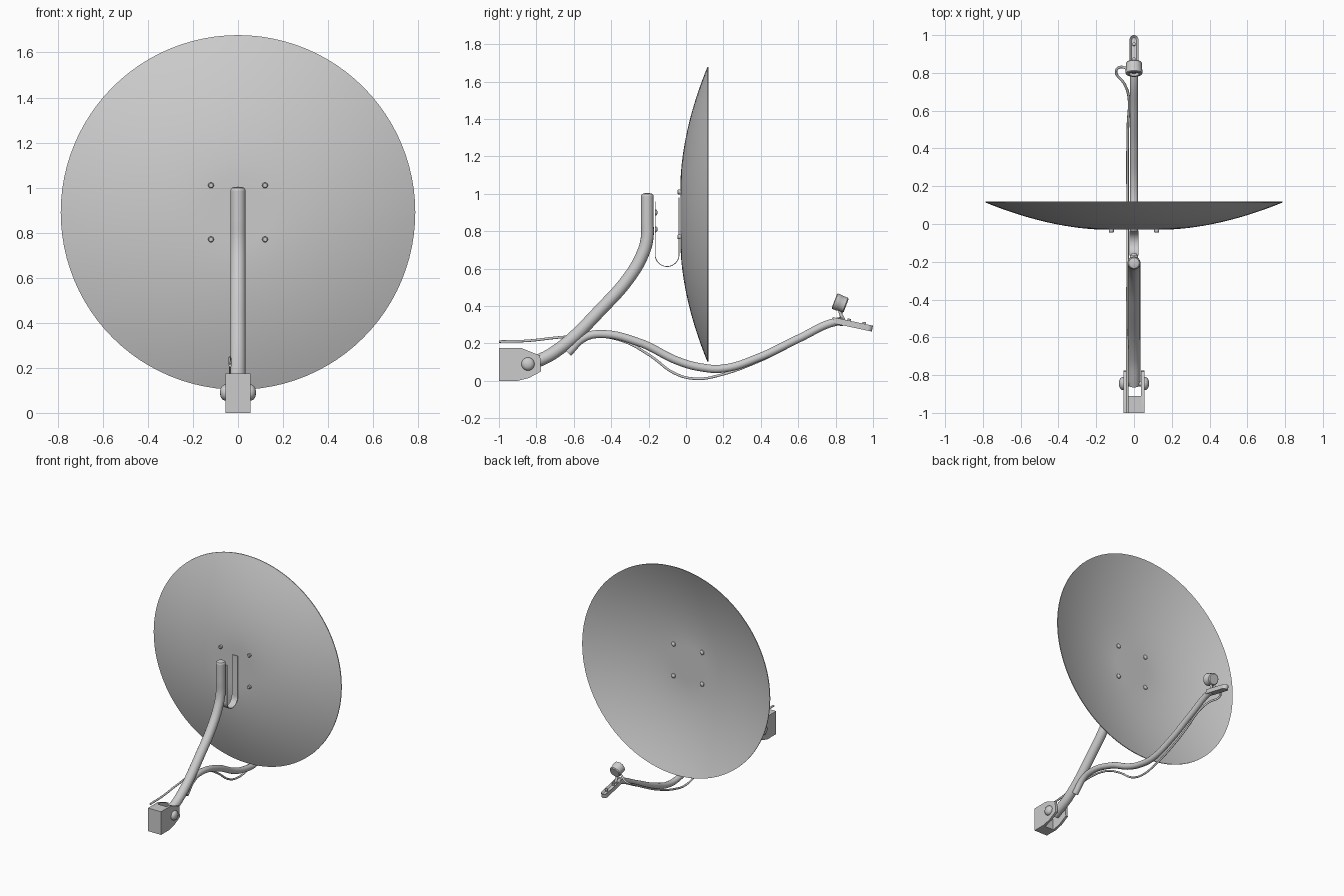
import bpy, bmesh, math
from mathutils import Vector

cube = bpy.data.objects.get("Cube")
if cube:
    bpy.data.objects.remove(cube, do_unlink=True)

grey = bpy.data.materials.new("light grey metal")
grey.use_nodes = True
colour = (0.6, 0.6, 0.6, 1)
grey.diffuse_color = colour
grey.node_tree.nodes["Principled BSDF"].inputs["Base Color"].default_value = colour


def add(name, mesh, angle=35):
    mesh.materials.clear()
    mesh.materials.append(grey)
    ob = bpy.data.objects.new(name, mesh)
    bpy.context.collection.objects.link(ob)
    bpy.ops.object.select_all(action='DESELECT')
    ob.select_set(True)
    bpy.context.view_layer.objects.active = ob
    bpy.ops.object.shade_smooth_by_angle(angle=math.radians(angle))
    return ob


def finish(name, bm):
    bmesh.ops.remove_doubles(bm, verts=bm.verts, dist=1e-5)
    bmesh.ops.recalc_face_normals(bm, faces=bm.faces)
    mesh = bpy.data.meshes.new(name)
    bm.to_mesh(mesh)
    bm.free()
    return add(name, mesh)


def lathe(name, profile, centre, axis, steps=32):
    """Revolve (radius, height) pairs around an axis."""
    bm = bmesh.new()
    vs = [bm.verts.new((r, 0, h)) for r, h in profile]
    es = [bm.edges.new(pair) for pair in zip(vs, vs[1:])]
    bmesh.ops.spin(bm, geom=vs + es, cent=(0, 0, 0), axis=(0, 0, 1),
                   angle=math.tau, steps=steps)
    ob = finish(name, bm)
    ob.rotation_mode = 'QUATERNION'
    ob.rotation_quaternion = Vector(axis).to_track_quat('Z', 'Y')
    ob.location = centre
    return ob


def tube(name, points, radius, sides=5):
    """Smooth round tube through the points."""
    cu = bpy.data.curves.new(name, 'CURVE')
    cu.dimensions = '3D'
    cu.bevel_depth = radius
    cu.bevel_resolution = sides
    cu.use_fill_caps = True
    cu.resolution_u = 10
    sp = cu.splines.new('BEZIER')
    sp.bezier_points.add(len(points) - 1)
    for bp, p in zip(sp.bezier_points, points):
        bp.co = p
        bp.handle_left_type = bp.handle_right_type = 'AUTO'
    tmp = bpy.data.objects.new(name + " path", cu)
    bpy.context.collection.objects.link(tmp)
    bpy.context.view_layer.update()
    deps = bpy.context.evaluated_depsgraph_get()
    mesh = bpy.data.meshes.new_from_object(tmp.evaluated_get(deps))
    bpy.data.objects.remove(tmp, do_unlink=True)
    return add(name, mesh, 60)


def extrude_x(name, outline, x0, x1):
    """Prism from a (y, z) outline."""
    bm = bmesh.new()
    f = bm.faces.new([bm.verts.new((x0, y, z)) for y, z in outline])
    new = bmesh.ops.extrude_face_region(bm, geom=[f])["geom"]
    bmesh.ops.translate(bm, vec=(x1 - x0, 0, 0),
                        verts=[v for v in new if isinstance(v, bmesh.types.BMVert)])
    return finish(name, bm)


# Dish: shallow bowl, flat in the middle, open towards +y
R, flat, wall = 0.787, 0.15, 0.006


def depth(r):
    return 0.144 * (max(0, r - flat) / (R - flat)) ** 1.8


radii = [R * i / 24 for i in range(25)]
bowl = [(r, depth(r)) for r in radii]
bowl += [(r, depth(r) + wall) for r in reversed(radii)]
lathe("dish", bowl, (0, -0.03, 0.89), (0, 1, 0), 96)

# Bolts through the dish
nut = [(0, 0), (0.013, 0), (0.013, 0.016), (0.009, 0.02), (0, 0.02)]
head = [(0, 0), (0.017, 0), (0.016, 0.006), (0.01, 0.012), (0, 0.014)]
for x in (-0.12, 0.12):
    for z in (0.77, 1.01):
        lathe("dish_nut", nut, (x, -0.026, z), (0, -1, 0), 12)
        lathe("dish_bolt_head", head, (x, -0.024, z), (0, 1, 0), 16)

# Mast with domed cap
mast = [(-0.207, 0.99), (-0.207, 0.86), (-0.21, 0.75), (-0.24, 0.66),
        (-0.31, 0.545), (-0.433, 0.405), (-0.70, 0.155), (-0.85, 0.03 + 0.05)]
tube("mast", [(0, y, z) for y, z in mast], 0.034, 6)
lathe("mast_cap", [(0.034, -0.005), (0.034, 0), (0.028, 0.009), (0.015, 0.013), (0, 0.014)],
      (0, -0.207, 0.99), (0, 0, 1))

# Bent strap joining mast and dish
arc = [math.pi * i / 16 for i in range(17)]


def loop(rad):
    pts = [(-0.101 - rad * math.cos(a), 0.675 - rad * math.sin(a)) for a in arc]
    return [(pts[0][0], 0.96)] + pts + [(pts[-1][0], 0.98)]


extrude_x("strap", loop(0.066) + loop(0.062)[::-1], -0.025, 0.025)
for z in (0.81, 0.9):
    lathe("strap_bolt", head, (0, -0.166, z), (0, 1, 0), 12)

# Wall bracket: block with two cheeks and a domed pivot bolt
cheek = [(-1, 0), (-1, 0.175), (-0.88, 0.175), (-0.78, 0.135),
         (-0.775, 0.05), (-0.84, 0.015), (-0.9, 0)]
block = [(-1, 0), (-1, 0.175), (-0.91, 0.175), (-0.91, 0)]
extrude_x("bracket_block", block, -0.04, 0.04)
for s in (-1, 1):
    extrude_x("bracket_cheek", cheek, s * 0.037, s * 0.055)
    dome = [(0.035, 0), (0.035, 0.008), (0.029, 0.018), (0.017, 0.025), (0, 0.027)]
    lathe("pivot_head", dome, (s * 0.053, -0.845, 0.09), (s, 0, 0))
lathe("pivot_bolt", [(0.015, -0.05), (0.015, 0.05)], (0, -0.845, 0.09), (1, 0, 0), 16)

# Feed arm
arm = [(-0.63, 0.15), (-0.545, 0.23), (-0.46, 0.25), (-0.25, 0.205), (-0.04, 0.105),
       (0.08, 0.072), (0.2, 0.066), (0.39, 0.125), (0.6, 0.225), (0.8, 0.315), (0.84, 0.315)]
tube("feed_arm", [(0, y, z) for y, z in arm], 0.022)

# Flattened arm tip with a sunken slot
bm = bmesh.new()
ends = [(0.023 * math.cos(a), 0.087 + 0.023 * math.sin(a)) for a in arc]
ends += [(-x, -y) for x, y in ends]
f = bm.faces.new([bm.verts.new((x, y, -0.016)) for x, y in ends])
new = bmesh.ops.extrude_face_region(bm, geom=[f])["geom"]
bmesh.ops.translate(bm, vec=(0, 0, 0.032),
                    verts=[v for v in new if isinstance(v, bmesh.types.BMVert)])
top = [g for g in new if isinstance(g, bmesh.types.BMFace)][0]
bmesh.ops.inset_region(bm, faces=[top], thickness=0.011)
bmesh.ops.translate(bm, vec=(0, 0, -0.014), verts=top.verts)
tip = finish("arm_tip", bm)
tip.location = (0, 0.889, 0.302)
tip.rotation_euler.x = math.radians(-12)
for y, z in ((0.87, 0.315), (0.95, 0.298)):
    lathe("tip_screw", [(0, 0), (0.009, 0), (0.009, 0.016), (0, 0.018)],
          (0, y, z), (0, 0.2, 1), 12)

# Receiver: short hollow-faced drum aimed at the dish
drum = [(0, -0.034), (0.036, -0.034), (0.042, -0.028), (0.042, 0.005), (0.044, 0.008),
        (0.044, 0.03), (0.04, 0.034), (0.027, 0.034), (0.025, 0.018), (0.012, 0.018),
        (0.01, 0.028), (0, 0.028)]
lathe("receiver", drum, (0, 0.825, 0.415), (0, -0.94, 0.36))
tube("receiver_stem", [(0, 0.845, 0.325), (0, 0.828, 0.355), (0, 0.82, 0.39)], 0.009, 3)

# Cable along the arm and up to the receiver
cable = [(-0.035, -1, 0.21), (-0.035, -0.85, 0.214), (-0.036, -0.68, 0.232),
         (-0.036, -0.5, 0.242), (-0.034, -0.33, 0.21), (-0.034, -0.2, 0.14),
         (-0.034, -0.05, 0.035), (-0.034, 0.06, 0.011), (-0.034, 0.18, 0.03),
         (-0.034, 0.39, 0.105), (-0.032, 0.52, 0.168), (-0.029, 0.68, 0.255),
         (-0.05, 0.74, 0.288), (-0.095, 0.808, 0.325), (-0.075, 0.83, 0.345),
         (-0.02, 0.815, 0.385)]
tube("cable", cable, 0.007, 3)
